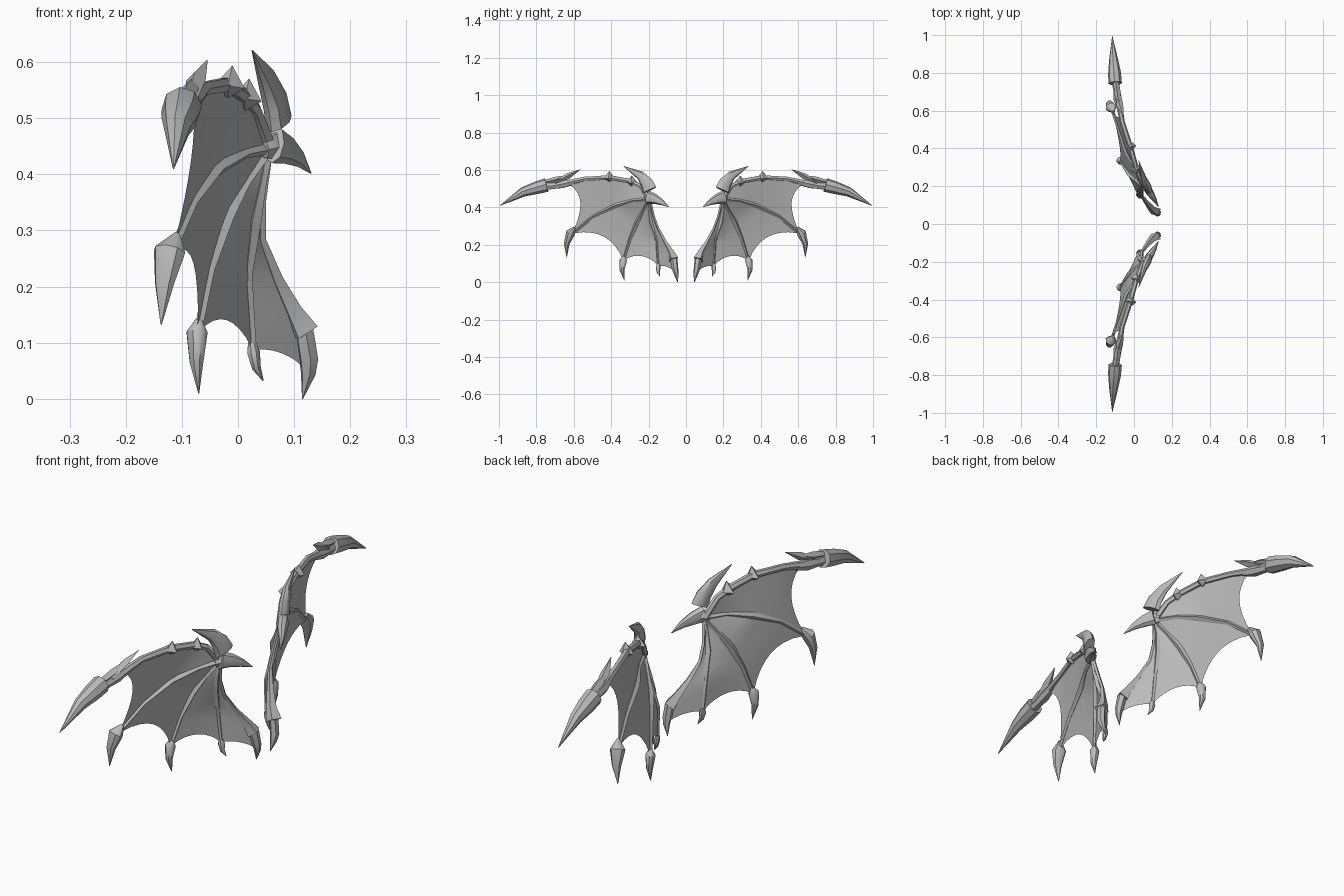
import bpy, math
from mathutils import Vector

grey = bpy.data.materials.new("bone grey")
grey.diffuse_color = (0.5, 0.5, 0.5, 1)
NORMAL = Vector((0.94, 0.34, 0))  # direction across the wing sheet


def make(name, verts, faces, angle=40):
    """Create one part, smooth it and mirror it to the other wing."""
    me = bpy.data.meshes.new(name)
    me.from_pydata(verts, [], faces)
    me.materials.append(grey)
    ob = bpy.data.objects.new(name, me)
    bpy.context.collection.objects.link(ob)
    bpy.ops.object.select_all(action='DESELECT')
    ob.select_set(True)
    bpy.context.view_layer.objects.active = ob
    bpy.ops.object.shade_smooth_by_angle(angle=math.radians(angle))
    mod = ob.modifiers.new("other wing", 'MIRROR')
    mod.use_axis = (False, True, False)
    mod.use_clip = False
    return ob


def tube(name, rings, sides=4, angle=40):
    """Skin rings of (x, y, z, half thickness, half width)."""
    pts = [Vector(r[:3]) for r in rings]
    verts, faces = [], []
    for i, r in enumerate(rings):
        t = (pts[min(i + 1, len(pts) - 1)] - pts[max(i - 1, 0)]).normalized()
        u = (NORMAL - t * NORMAL.dot(t)).normalized()
        v = t.cross(u)
        for k in range(sides):
            a = 2 * math.pi * k / sides
            verts.append(pts[i] + u * (math.cos(a) * r[3]) + v * (math.sin(a) * r[4]))
    for i in range(len(rings) - 1):
        for k in range(sides):
            a, b = i * sides + k, i * sides + (k + 1) % sides
            faces.append((a, b, b + sides, a + sides))
    faces.append(tuple(reversed(range(sides))))
    faces.append(tuple(range(len(verts) - sides, len(verts))))
    return make(name, verts, faces, angle)


def along(path, t):
    """Point at fraction t of a path's length."""
    p = [Vector(q) for q in path]
    lens = [(b - a).length for a, b in zip(p, p[1:])]
    d = t * sum(lens)
    for a, b, l in zip(p, p[1:], lens):
        if d <= l:
            return a.lerp(b, d / l)
        d -= l
    return p[-1]


def membrane(name, pa, pb, dip, n=10, m=8):
    """Skin stretched between two spars, its free edge scooped towards the hub."""
    verts, faces = [], []
    for i in range(n + 1):
        for j in range(m + 1):
            s = j / m
            t = i / n * (1 - dip * (4 * s * (1 - s)) ** 0.8)
            verts.append(along(pa, t).lerp(along(pb, t), s))
    for i in range(n):
        for j in range(m):
            a = i * (m + 1) + j
            faces.append((a, a + 1, a + m + 2, a + m + 1))
    make(name, verts, faces)


# Spar centre lines, all starting at the wrist hub
hub = (0.055, 0.195, 0.445)
arm = [hub, (0.03, 0.245, 0.515), (0.01, 0.30, 0.54), (-0.02, 0.41, 0.56),
       (-0.062, 0.54, 0.553), (-0.08, 0.64, 0.53)]
outer = [hub, (0.015, 0.285, 0.437), (-0.038, 0.377, 0.41), (-0.08, 0.50, 0.35), (-0.118, 0.61, 0.26)]
middle = [hub, (0.015, 0.228, 0.385), (-0.02, 0.26, 0.325), (-0.05, 0.30, 0.23), (-0.072, 0.335, 0.115)]
inner = [hub, (0.045, 0.20, 0.39), (0.03, 0.188, 0.32), (0.018, 0.155, 0.22), (0.027, 0.147, 0.085)]
edge = [hub, (0.042, 0.172, 0.35), (0.042, 0.148, 0.285), (0.068, 0.115, 0.215),
        (0.10, 0.08, 0.15), (0.112, 0.065, 0.06)]

# Wing skin
membrane("outer_membrane", arm, outer, 0.14)
membrane("upper_middle_membrane", outer, middle, 0.16)
membrane("lower_middle_membrane", middle, inner, 0.11)
membrane("inner_membrane", inner, edge, 0.03)

# Finger bones with a knuckle at the third point
for name, path, r in (("outer_finger", outer, 0.009), ("middle_finger", middle, 0.009),
                      ("inner_finger", inner, 0.008)):
    tube(name, [(*p, r * k, r * k) for p, k in zip(path, (1.2, 0.9, 1.6, 1, 0.8))], 4, 25)

# Arm bone along the leading edge
tube("arm_bone", [(*p, r, r) for p, r in zip(arm, (0.016, 0.013, 0.014, 0.014, 0.013, 0.016))], 6)

# Inner edge bone flaring into a cuff, with its hooked claw
tube("edge_bone", [(*hub, 0.008, 0.008), (0.042, 0.172, 0.35, 0.008, 0.006),
                   (0.042, 0.148, 0.285, 0.008, 0.007), (0.068, 0.112, 0.215, 0.013, 0.01),
                   (0.095, 0.08, 0.16, 0.02, 0.017), (0.117, 0.066, 0.12, 0.03, 0.028)], 4, 25)
tube("edge_claw", [(0.118, 0.065, 0.125, 0.017, 0.02), (0.126, 0.058, 0.07, 0.018, 0.017),
                   (0.125, 0.052, 0.045, 0.014, 0.013), (0.115, 0.045, 0.0, 0.001, 0.001)], 6)

# Finger claws
tube("outer_claw", [(-0.108, 0.595, 0.292, 0.006, 0.008), (-0.122, 0.618, 0.262, 0.03, 0.026),
                    (-0.131, 0.638, 0.205, 0.018, 0.016), (-0.137, 0.638, 0.132, 0.001, 0.001)], 8)
tube("middle_claw", [(-0.07, 0.33, 0.14, 0.007, 0.007), (-0.073, 0.335, 0.118, 0.02, 0.021),
                     (-0.074, 0.342, 0.065, 0.013, 0.014), (-0.07, 0.33, 0.01, 0.001, 0.001)], 8)
tube("inner_claw", [(0.025, 0.147, 0.10, 0.008, 0.008), (0.028, 0.148, 0.082, 0.012, 0.014),
                    (0.033, 0.148, 0.055, 0.008, 0.01), (0.045, 0.14, 0.032, 0.001, 0.001)], 8)

# Wrist hub, thumb spike and shoulder horn
tube("wrist_hub", [(0.045, 0.215, 0.445, 0.014, 0.018), (0.062, 0.195, 0.45, 0.022, 0.028),
                   (0.075, 0.18, 0.448, 0.016, 0.022)], 6)
tube("thumb_spike", [(0.063, 0.205, 0.455, 0.022, 0.036), (0.085, 0.165, 0.445, 0.02, 0.027),
                     (0.108, 0.13, 0.428, 0.012, 0.016), (0.13, 0.09, 0.402, 0.001, 0.001)], 8)
tube("shoulder_horn", [(0.073, 0.195, 0.492, 0.02, 0.042), (0.066, 0.21, 0.53, 0.02, 0.036),
                       (0.05, 0.245, 0.572, 0.015, 0.024), (0.025, 0.335, 0.621, 0.001, 0.001)], 8)

# Faceted knuckle studs on the arm
for i, (x, y, z) in enumerate(((0.012, 0.29, 0.535), (-0.018, 0.41, 0.558))):
    w = 0.03
    tips = [(x + w, y + 0.005, z - 0.005), (x - w, y - 0.005, z - 0.005), (x, y + w, z),
            (x, y - w, z), (x + 0.008, y, z + 0.036), (x, y, z - 0.022)]
    make(f"arm_stud_{i + 1}", tips,
         [f for a, b in ((0, 2), (2, 1), (1, 3), (3, 0)) for f in ((a, b, 4), (b, a, 5))], 10)

# Wing tip: wrist sleeve, spear blade and swept-back barbs
tube("tip_sleeve", [(-0.075, 0.60, 0.535, 0.012, 0.014), (-0.086, 0.66, 0.525, 0.022, 0.024),
                    (-0.092, 0.71, 0.515, 0.018, 0.018), (-0.10, 0.77, 0.51, 0.02, 0.022)], 6)
tube("tip_spear", [(-0.10, 0.745, 0.52, 0.036, 0.037), (-0.103, 0.80, 0.505, 0.034, 0.034),
                   (-0.108, 0.87, 0.483, 0.024, 0.026), (-0.115, 0.995, 0.41, 0.001, 0.001)], 8)
barbs = (((-0.098, 0.77, 0.53), (-0.087, 0.69, 0.55), (-0.08, 0.62, 0.572)),
         ((-0.085, 0.70, 0.53), (-0.075, 0.63, 0.568), (-0.055, 0.565, 0.603)))
for i, (a, b, c) in enumerate(barbs):
    tube(f"tip_barb_{i + 1}", [(*a, 0.012, 0.012), (*b, 0.018, 0.016), (*c, 0.001, 0.001)], 4, 25)
